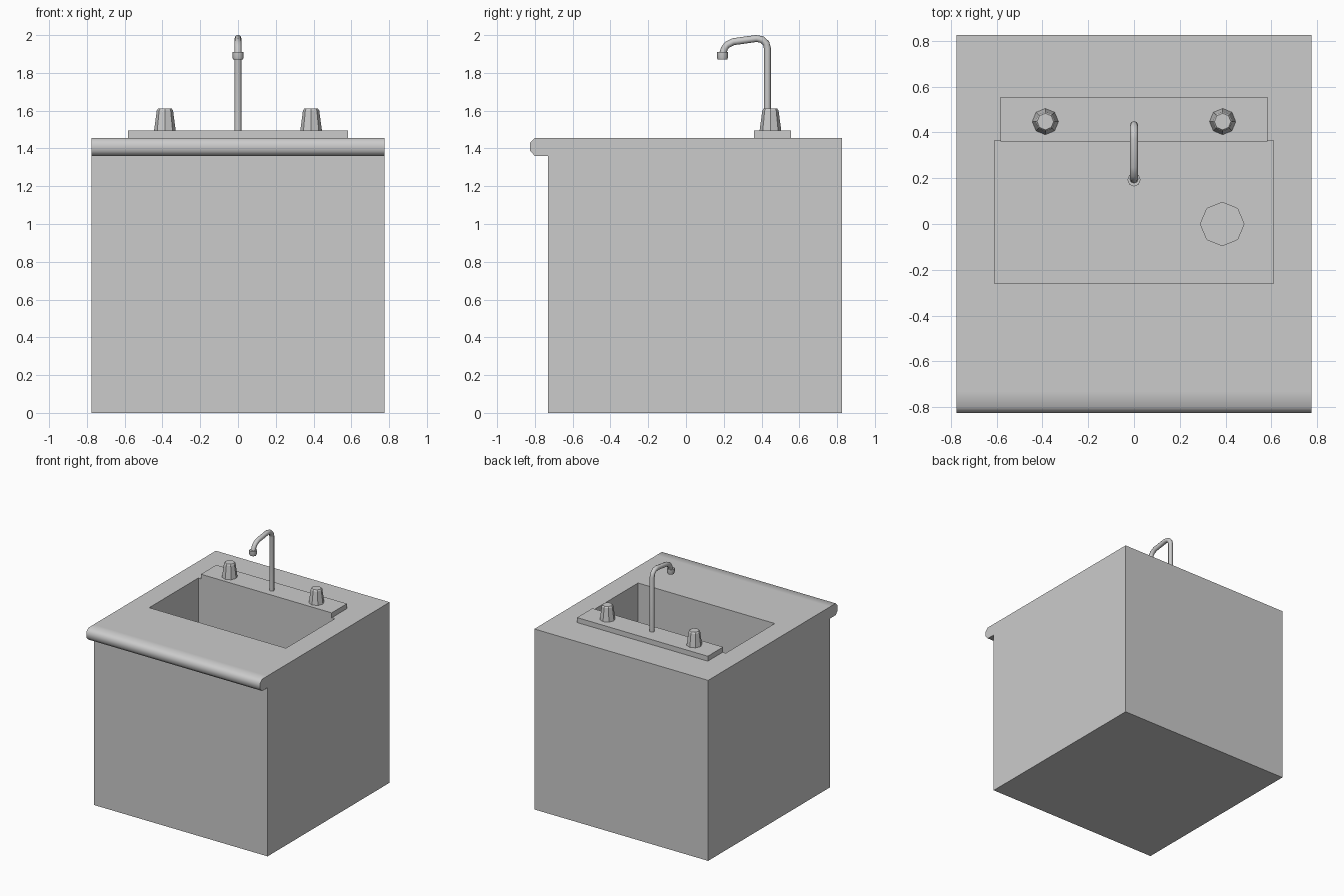
import bpy, bmesh, math
from mathutils import Vector

if "Cube" in bpy.data.objects:
    bpy.data.objects.remove(bpy.data.objects["Cube"])


def make_object(name, bm):
    bmesh.ops.recalc_face_normals(bm, faces=bm.faces)
    mesh = bpy.data.meshes.new(name)
    bm.to_mesh(mesh)
    bm.free()
    ob = bpy.data.objects.new(name, mesh)
    bpy.context.collection.objects.link(ob)
    return ob


def box(name, lo, hi):
    bm = bmesh.new()
    bmesh.ops.create_cube(bm, size=1)
    for v in bm.verts:
        v.co = [lo[i] if v.co[i] < 0 else hi[i] for i in range(3)]
    return make_object(name, bm)


def lathe(name, centre, rings, sides=8):
    """Stack of polygon rings (radius, z), capped at both ends."""
    bm = bmesh.new()
    loops = []
    for r, z in rings:
        loops.append([bm.verts.new((centre[0] + r * math.cos(2 * math.pi * i / sides),
                                    centre[1] + r * math.sin(2 * math.pi * i / sides), z))
                      for i in range(sides)])
    for a, b in zip(loops, loops[1:]):
        for i in range(sides):
            j = (i + 1) % sides
            bm.faces.new((a[i], a[j], b[j], b[i]))
    bm.faces.new(loops[0])
    bm.faces.new(loops[-1])
    return make_object(name, bm)


def smooth(ob, degrees):
    bpy.ops.object.select_all(action='DESELECT')
    ob.select_set(True)
    bpy.context.view_layer.objects.active = ob
    bpy.ops.object.shade_smooth_by_angle(angle=math.radians(degrees))


def cut(target, cutter):
    mod = target.modifiers.new("cut", 'BOOLEAN')
    mod.operation = 'DIFFERENCE'
    mod.solver = 'EXACT'
    mod.object = cutter
    cutter.hide_render = True
    cutter.hide_viewport = True


W, TOP, FLOOR = 0.775, 1.455, 0.95

# Cabinet with basin and drain recess
cabinet = box("cabinet", (-W, -0.73, 0), (W, 0.825, TOP))
cut(cabinet, box("basin_cutter", (-0.61, -0.26, FLOOR), (0.61, 0.365, TOP + 0.2)))
cut(cabinet, lathe("drain_cutter", (0.385, 0), [(0.095, FLOOR - 0.02), (0.095, FLOOR + 0.1)]))

# Rounded counter lip across the front
profile = [(-0.73, TOP), (-0.80, TOP), (-0.825, 1.43), (-0.825, 1.387), (-0.80, 1.36), (-0.73, 1.36)]
bm = bmesh.new()
left = bm.faces.new([bm.verts.new((-W, y, z)) for y, z in profile])
ext = bmesh.ops.extrude_face_region(bm, geom=[left], use_keep_orig=True)
bmesh.ops.translate(bm, verts=[g for g in ext["geom"] if isinstance(g, bmesh.types.BMVert)],
                    vec=(2 * W, 0, 0))
smooth(make_object("counter_lip", bm), 60)

# Tap mounting plate
box("tap_plate", (-0.583, 0.36, TOP), (0.583, 0.555, 1.495))

# Tap handles
for side, x in (("left", -0.387), ("right", 0.387)):
    lathe(side + "_tap_handle", (x, 0.447),
          [(0.058, 1.49), (0.043, 1.601), (0.036, 1.611)])

# Gooseneck spout swept along a path in the YZ plane
path = [Vector((0, y, z)) for y, z in
        [(0.431, 1.49), (0.431, 1.93), (0.424, 1.957), (0.403, 1.976), (0.372, 1.982),
         (0.25, 1.965), (0.217, 1.948), (0.204, 1.93), (0.194, 1.90)]]
bm = bmesh.new()
loops = []
for k, p in enumerate(path):
    t = (path[min(k + 1, len(path) - 1)] - path[max(k - 1, 0)]).normalized()
    if k == 1:
        t = Vector((0, -0.1, 1)).normalized()
    n = Vector((1, 0, 0)).cross(t)
    loops.append([bm.verts.new(p + 0.0185 * (Vector((1, 0, 0)) * math.cos(a) + n * math.sin(a)))
                  for a in (i * math.pi / 4 for i in range(8))])
for a, b in zip(loops, loops[1:]):
    for i in range(8):
        j = (i + 1) % 8
        bm.faces.new((a[i], a[j], b[j], b[i]))
bm.faces.new(loops[0])
bm.faces.new(loops[-1])
smooth(make_object("spout", bm), 50)

# Spout nozzle
smooth(lathe("nozzle", (0, 0.193), [(0.025, 1.87), (0.029, 1.88), (0.029, 1.91)]), 50)
